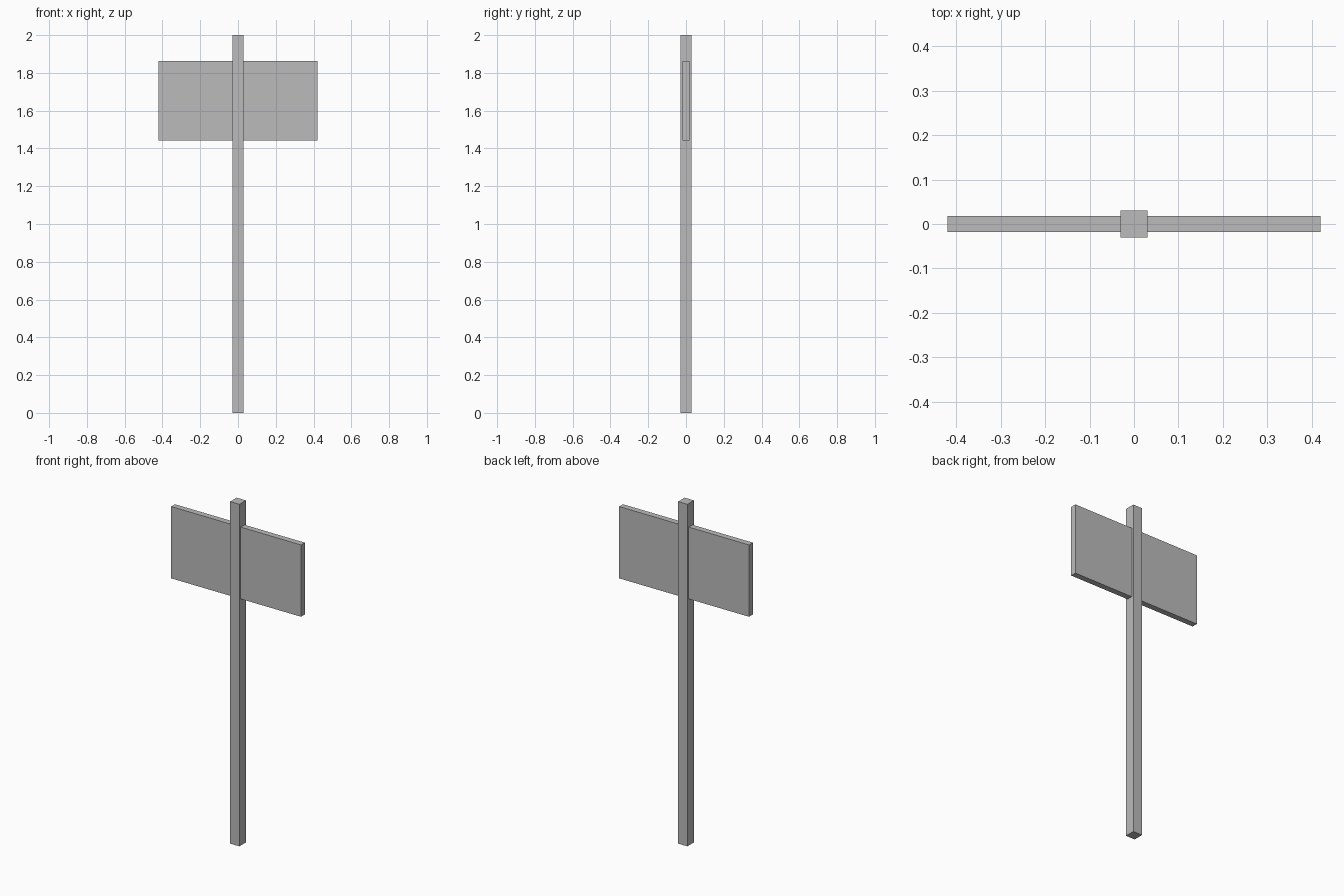
import bpy

if "Cube" in bpy.data.objects:
    bpy.data.objects.remove(bpy.data.objects["Cube"])

# One flat grey for the whole sign
grey = bpy.data.materials.new("plain_grey")
grey.diffuse_color = (0.5, 0.5, 0.5, 1.0)
grey.use_nodes = True
grey.node_tree.nodes["Principled BSDF"].inputs["Base Color"].default_value = grey.diffuse_color


def box(name, size, center):
    bpy.ops.mesh.primitive_cube_add(size=1, location=center)
    obj = bpy.context.object
    obj.name = name
    obj.scale = size
    bpy.ops.object.transform_apply(location=False, rotation=False, scale=True)
    obj.data.materials.append(grey)
    return obj


# Tall square post
box("post", (0.06, 0.06, 2.0), (0, 0, 1.0))

# Thin sign board running through the post
box("sign_board", (0.84, 0.035, 0.42), (0, 0, 1.652))
